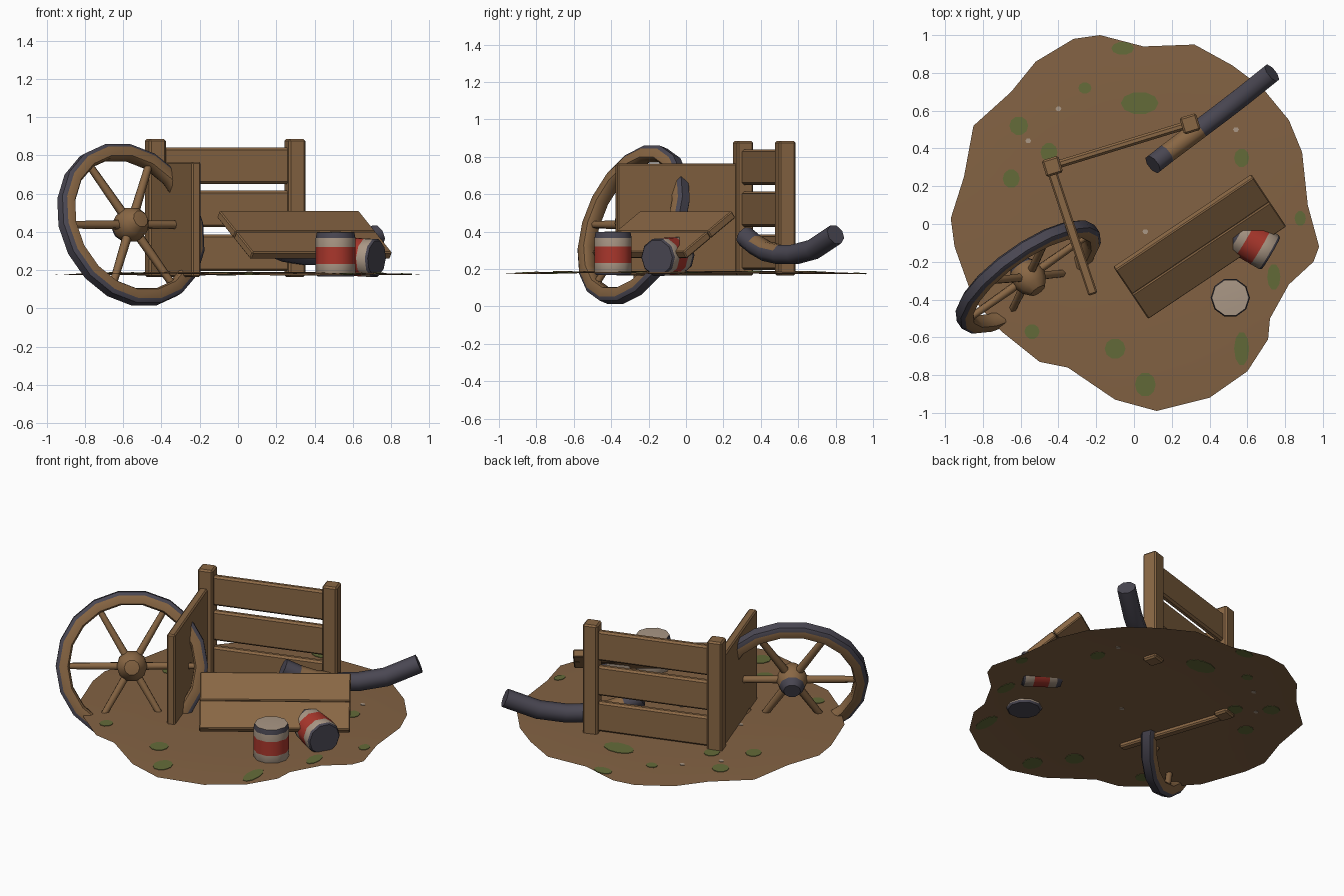
import bpy, bmesh, math
from mathutils import Matrix, Vector

if "Cube" in bpy.data.objects:
    bpy.data.objects.remove(bpy.data.objects["Cube"])


def material(name, rgb):
    m = bpy.data.materials.new(name)
    m.diffuse_color = (*rgb, 1)
    m.use_nodes = True
    m.node_tree.nodes["Principled BSDF"].inputs["Base Color"].default_value = m.diffuse_color
    return m


WOOD = material("brown wood", (0.25, 0.135, 0.058))
EARTH = material("brown earth", (0.225, 0.122, 0.056))
IRON = material("dark iron", (0.068, 0.063, 0.085))
RED = material("red paint", (0.40, 0.038, 0.025))
TIN = material("pale tin", (0.40, 0.31, 0.235))
MOSS = material("green moss", (0.125, 0.145, 0.04))


def finish(name, bm, mats, matrix=Matrix(), angle=40):
    bmesh.ops.remove_doubles(bm, verts=bm.verts, dist=1e-5)
    bmesh.ops.recalc_face_normals(bm, faces=bm.faces)
    me = bpy.data.meshes.new(name)
    bm.to_mesh(me)
    bm.free()
    for m in mats:
        me.materials.append(m)
    ob = bpy.data.objects.new(name, me)
    bpy.context.collection.objects.link(ob)
    ob.matrix_world = matrix
    bpy.ops.object.select_all(action='DESELECT')
    ob.select_set(True)
    bpy.context.view_layer.objects.active = ob
    bpy.ops.object.shade_smooth_by_angle(angle=math.radians(angle))
    return ob


def frame(x, y, z, loc):
    """Matrix from three axis vectors and an origin."""
    m = Matrix((x, y, z)).transposed().to_4x4()
    m.translation = loc
    return m


def box(name, size, matrix, mat=WOOD, bevel=0.006):
    bm = bmesh.new()
    bmesh.ops.create_cube(bm, size=1, matrix=Matrix.Diagonal((*size, 1)))
    bmesh.ops.bevel(bm, geom=bm.edges[:], offset=bevel, segments=1, affect='EDGES')
    return finish(name, bm, [mat], matrix, 25)


def skin(bm, rings, seg_mats, closed=False):
    """Join successive vertex rings with quads, one material per strip."""
    n = len(rings[0])
    for i in range(len(rings) if closed else len(rings) - 1):
        a, b = rings[i], rings[(i + 1) % len(rings)]
        for k in range(n):
            f = bm.faces.new((a[k], a[(k + 1) % n], b[(k + 1) % n], b[k]))
            f.material_index = seg_mats[i]


def lathe(name, profile, seg_mats, mats, matrix, sides, closed=False, angle=40):
    bm = bmesh.new()
    rings = [[bm.verts.new((r * math.cos(k * math.tau / sides),
                            r * math.sin(k * math.tau / sides), h))
              for k in range(sides)] for r, h in profile]
    skin(bm, rings, seg_mats, closed)
    return finish(name, bm, mats, matrix, angle)


def upright(x, y, z, deg):
    return Matrix.Translation((x, y, z)) @ Matrix.Rotation(math.radians(deg), 4, 'Z')


# Ground: thin wavy sheet, slightly domed
def height(x, y):
    return 0.19 - 0.017 * min(1, x * x + y * y) ** 2


outline = [(.98, -.12), (.92, .1), (.89, .38), (.82, .55), (.68, .72), (.52, .84), (.32, .95),
           (.05, .94), (-.18, 1), (-.32, .98), (-.52, .86), (-.65, .7), (-.85, .52), (-.9, .25),
           (-.97, .03), (-.95, -.12), (-.85, -.4), (-.7, -.57), (-.5, -.73), (-.35, -.76),
           (-.1, -.93), (.12, -.99), (.4, -.92), (.6, -.78), (.71, -.61), (.72, -.5),
           (.82, -.32), (.95, -.2)]
bm = bmesh.new()
rings = [[bm.verts.new((x * s, y * s, height(x * s, y * s))) for x, y in outline]
         for s in (1, .93, .8, .6, .3)]
skin(bm, rings, [0] * 4)
bm.faces.new(rings[-1])
finish("ground", bm, [EARTH])

# Moss and pale chips: thin plates following the ground
def patch(name, cx, cy, rx, ry, mat, sides=10):
    bm = bmesh.new()
    pts = [(cx + rx * math.cos(k * math.tau / sides), cy + ry * math.sin(k * math.tau / sides))
           for k in range(sides)]
    low, top = ([bm.verts.new((x, y, height(x, y) + d)) for x, y in pts] for d in (-.003, .003))
    skin(bm, [low, top], [0])
    bm.faces.new(low)
    bm.faces.new(top)
    finish(name, bm, [mat])


for i, p in enumerate([(.03, .64, .10, .06), (-.06, .93, .06, .035), (-.26, .72, .035, .03),
                       (-.61, .52, .05, .05), (-.65, .24, .045, .05), (-.45, .38, .045, .05),
                       (.57, .35, .04, .05), (.88, .03, .03, .04), (.74, -.28, .035, .07),
                       (.57, -.66, .04, .09), (.06, -.85, .055, .065), (-.1, -.66, .055, .055),
                       (-.54, -.57, .04, .04)]):
    patch(f"moss_{i + 1}", *p, MOSS)
for i, (x, y) in enumerate([(-.4, .61), (-.56, .44), (.54, .5), (.06, -.04), (-.37, -.03)]):
    patch(f"chip_{i + 1}", x, y, .016, .014, TIN, 6)

# Cart wheel, turned and leaning backwards
turn, lean = math.radians(35), math.radians(19)
u = Vector((math.cos(turn), math.sin(turn), 0))
v = Vector((-math.sin(turn) * math.sin(lean), math.cos(turn) * math.sin(lean), math.cos(lean)))
wheel = frame(u, v, u.cross(v), (-.56, -.28, .437))
rim = [(.365, -.025), (.375, -.04), (.425, -.04), (.445, -.025),
       (.445, .025), (.425, .04), (.375, .04), (.365, .025)]
lathe("wheel_rim", rim, [0, 0, 1, 1, 1, 0, 0, 0], [WOOD, IRON], wheel, 18, True)
lathe("wheel_hub", [(0, -.1), (.05, -.1), (.075, -.06), (.09, -.02), (.09, .02), (.075, .06),
                    (.045, .095), (0, .1)], [1, 1, 0, 0, 0, 0, 0], [WOOD, IRON], wheel, 10)
for k in range(6):
    m = wheel @ Matrix.Rotation(k * math.tau / 6, 4, 'Z') @ Matrix.Rotation(math.pi / 2, 4, 'Y')
    lathe(f"wheel_spoke_{k + 1}", [(0, .04), (.025, .04), (.02, .39), (0, .39)],
          [0] * 3, [WOOD], m, 6, angle=65)

# Fence: two posts and three rails
for side, x, y in (("left", -.432, .305), ("right", .297, .53)):
    box(f"fence_post_{side}", (.092, .092, .72), upright(x, y, .525, 17), bevel=.01)
for i, z in enumerate((.29, .52, .745)):
    box(f"fence_rail_{i + 1}", (.74, .042, .19), upright(-.067, .418, z, 17), bevel=.012)

# Upright panel beside the wheel
box("side_panel", (.68, .05, .60), upright(-.325, -.05, .465, -71.5), bevel=.008)

# Two sloping planks lying side by side
L = Vector((.73, .49, 0)).normalized()
W = Vector((.18, -.26, -.22))
W = (W - L * W.dot(L)).normalized()
N = W.cross(L)
for i, s in enumerate((-.096, .096)):
    c = Vector((.355, -.13, .402)) + W * s - N * .022
    box(f"sloping_plank_{i + 1}", (.88, .19, .044), frame(L, W, L.cross(W), c))

# Sagging pipe with a worn patch on top
path = [Vector(p) for p in ((.10, .315, .375), (.17, .37, .33), (.25, .43, .295), (.35, .505, .278),
                            (.45, .58, .278), (.58, .68, .305), (.73, .80, .385))]
bm = bmesh.new()
rings = []
for i, p in enumerate(path):
    t = (path[min(i + 1, 6)] - path[max(i - 1, 0)]).normalized()
    a = t.cross(Vector((0, 0, 1))).normalized()
    b = a.cross(t)
    rings.append([bm.verts.new(p + .056 * (a * math.cos(k * math.tau / 8 + .39)
                                           + b * math.sin(k * math.tau / 8 + .39)))
                  for k in range(8)])
skin(bm, rings, [0] * 6)
bm.faces.new(rings[0])
bm.faces.new(rings[-1])
bmesh.ops.recalc_face_normals(bm, faces=bm.faces)
for f in bm.faces:
    if f.normal.z > .3 and .17 < f.calc_center_median().x < .35:
        f.material_index = 1
finish("pipe", bm, [IRON, WOOD], angle=50)

# Painted cans: one standing, one fallen on its side
can = [(0, 0), (.095, 0), (.104, .012), (.104, .065), (.104, .155), (.104, .20), (.098, .23), (0, .235)]
bands = [2, 2, 1, 0, 1, 2, 1]
can_mats = [RED, TIN, IRON]
lathe("standing_can", can, bands, can_mats, Matrix.Translation((.51, -.39, .167)), 10)
d = Vector((.86, -.5, -.05)).normalized()
side = d.cross(Vector((0, 0, 1))).normalized()
lathe("fallen_can", can, bands, can_mats,
      frame(side, (-d).cross(side), -d, (.725, -.155, .262)), 10)
